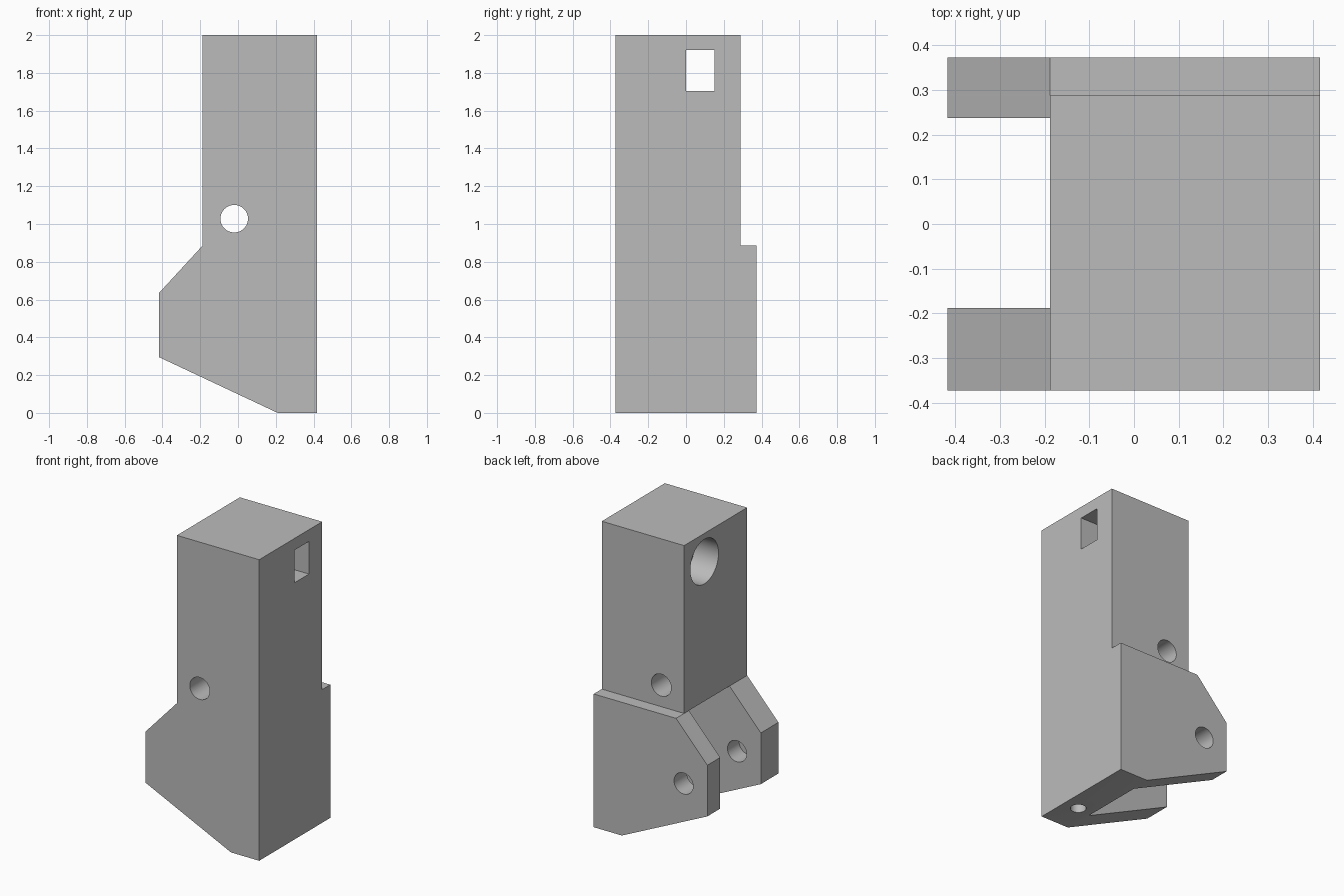
import bpy, bmesh, math
from mathutils import Matrix, Vector

cube = bpy.data.objects.get("Cube")
if cube:
    bpy.data.objects.remove(cube, do_unlink=True)

grey = bpy.data.materials.new("plain grey")
grey.use_nodes = True
colour = (0.5, 0.5, 0.5, 1)
grey.diffuse_color = colour
grey.node_tree.nodes["Principled BSDF"].inputs["Base Color"].default_value = colour


def finish(name, bm):
    bmesh.ops.recalc_face_normals(bm, faces=bm.faces)
    mesh = bpy.data.meshes.new(name)
    bm.to_mesh(mesh)
    bm.free()
    mesh.materials.append(grey)
    obj = bpy.data.objects.new(name, mesh)
    bpy.context.collection.objects.link(obj)
    return obj


def extrude_y(name, profile, y0, y1):
    """Solid from an (x, z) outline, swept from y0 to y1."""
    bm = bmesh.new()
    face = bm.faces.new([bm.verts.new((x, y0, z)) for x, z in profile])
    swept = bmesh.ops.extrude_face_region(bm, geom=[face])
    verts = [v for v in swept["geom"] if isinstance(v, bmesh.types.BMVert)]
    bmesh.ops.translate(bm, verts=verts, vec=(0, y1 - y0, 0))
    return finish(name, bm)


def box(name, x0, x1, y0, y1, z0, z1):
    return extrude_y(name, [(x0, z0), (x1, z0), (x1, z1), (x0, z1)], y0, y1)


def rod(name, start, end, radius):
    a, b = Vector(start), Vector(end)
    turn = (b - a).to_track_quat("Z", "Y").to_matrix().to_4x4()
    bm = bmesh.new()
    bmesh.ops.create_cone(bm, cap_ends=True, segments=48, radius1=radius, radius2=radius,
                          depth=(b - a).length,
                          matrix=Matrix.Translation((a + b) / 2) @ turn)
    return finish(name, bm)


def combine(target, other, operation):
    mod = target.modifiers.new(operation, "BOOLEAN")
    mod.operation = operation
    mod.solver = "EXACT"
    mod.object = other
    bpy.context.view_layer.objects.active = target
    bpy.ops.object.modifier_apply(modifier=mod.name)
    bpy.data.objects.remove(other, do_unlink=True)


FRONT, BACK, POST_BACK = -0.373, 0.373, 0.288
LEDGE = 0.885
lower = [(0.21, 0), (0.417, 0), (0.417, LEDGE), (-0.188, LEDGE), (-0.418, 0.635), (-0.418, 0.295)]
upper = [(x, 2 if z == LEDGE else z) for x, z in lower[:4]] + [(-0.188, LEDGE)] + lower[4:]

# Post with flared base, and the thicker back cheek
body = extrude_y("bracket_body", upper, FRONT, POST_BACK)
combine(body, extrude_y("back_cheek", lower, POST_BACK, BACK), "UNION")

# Slot between the two cheeks
combine(body, box("cheek_slot", -0.6, 0.2, -0.188, 0.238, -0.1, LEDGE), "DIFFERENCE")

# Cross hole through the post, and pivot hole that stops inside the front cheek
combine(body, rod("cross_hole", (-0.02, -0.6, 1.028), (-0.02, 0.6, 1.028), 0.073), "DIFFERENCE")
combine(body, rod("pivot_hole", (-0.243, -0.31, 0.467), (-0.243, 0.6, 0.467), 0.07), "DIFFERENCE")

# Square window meeting a round counterbore near the top
combine(body, box("window", -0.1, 0.6, 0, 0.15, 1.705, 1.922), "DIFFERENCE")
combine(body, rod("counterbore", (-0.4, 0.075, 1.813), (-0.01, 0.075, 1.813), 0.148), "DIFFERENCE")

# Small hole in the underside
combine(body, rod("bottom_hole", (0.31, -0.156, -0.1), (0.31, -0.156, 0.4), 0.048), "DIFFERENCE")

# Crisp edges, smooth bores
bpy.ops.object.select_all(action="DESELECT")
body.select_set(True)
bpy.context.view_layer.objects.active = body
bpy.ops.object.shade_smooth_by_angle(angle=math.radians(30))
